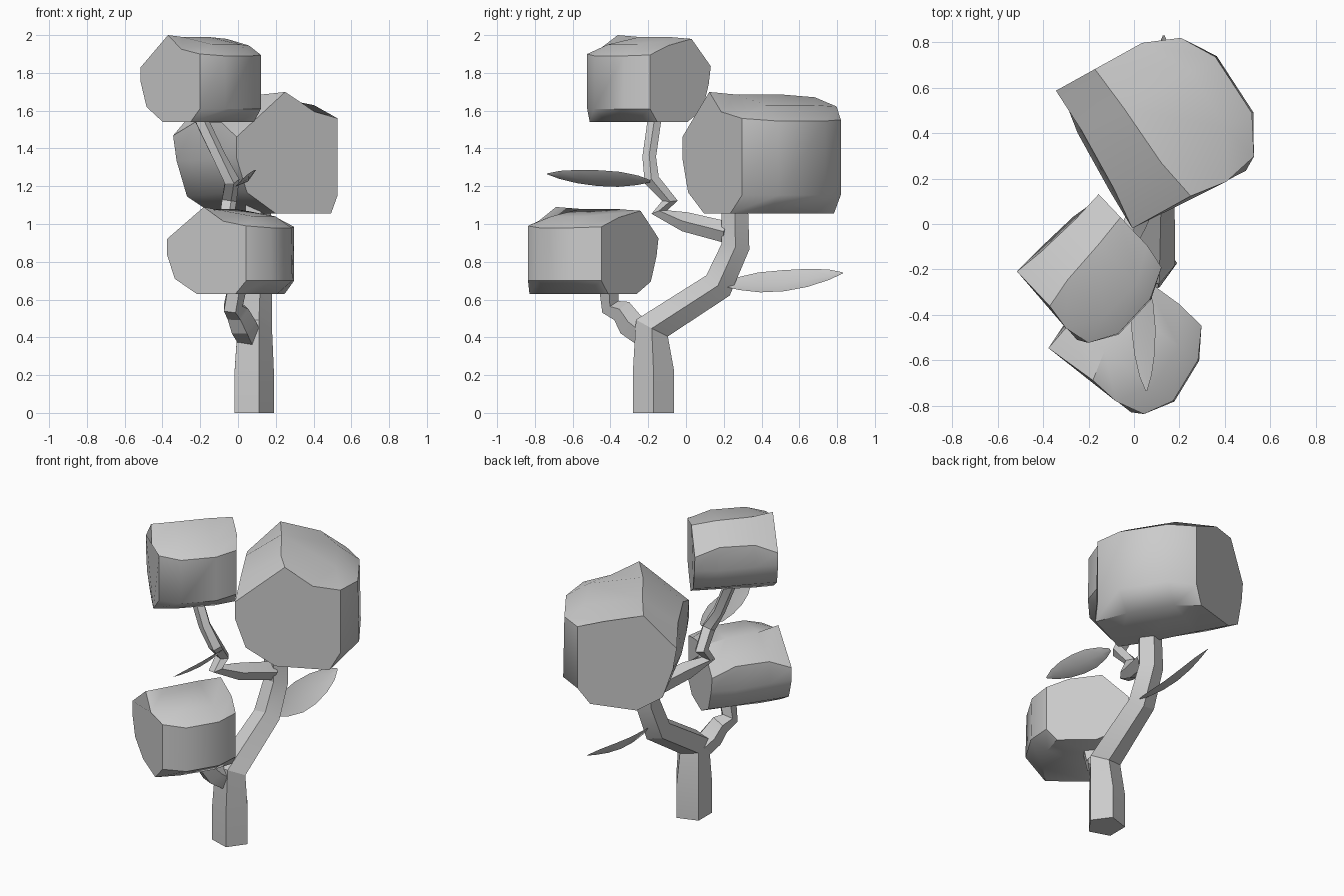
import bpy
from math import cos, sin, pi, radians
from mathutils import Vector

if "Cube" in bpy.data.objects:
    bpy.data.objects.remove(bpy.data.objects["Cube"])


def loft(name, rings, angle=30):
    """Skin a list of equal-length rings, cap both ends."""
    n = len(rings[0])
    verts = [tuple(p) for r in rings for p in r]
    faces = [tuple(range(n))[::-1],
             tuple(range((len(rings) - 1) * n, len(rings) * n))]
    for i in range(len(rings) - 1):
        for j in range(n):
            k = (j + 1) % n
            faces.append((i*n + j, i*n + k, (i+1)*n + k, (i+1)*n + j))
    me = bpy.data.meshes.new(name)
    me.from_pydata(verts, [], faces)
    ob = bpy.data.objects.new(name, me)
    bpy.context.collection.objects.link(ob)
    bpy.ops.object.select_all(action='DESELECT')
    ob.select_set(True)
    bpy.context.view_layer.objects.active = ob
    # consistent outward normals
    bpy.ops.object.mode_set(mode='EDIT')
    bpy.ops.mesh.select_all(action='SELECT')
    bpy.ops.mesh.normals_make_consistent(inside=False)
    bpy.ops.object.mode_set(mode='OBJECT')
    bpy.ops.object.shade_smooth_by_angle(angle=radians(angle))
    return ob


def limb(name, path, sides=5):
    """Sweep a polygon along points given as (x, y, z, radius)."""
    pts = [Vector(p[:3]) for p in path]
    rings = []
    for i, p in enumerate(pts):
        t = Vector((0, 0, 0))
        if i > 0:
            t += (p - pts[i-1]).normalized()
        if i < len(pts) - 1:
            t += (pts[i+1] - p).normalized()
        t.normalize()
        a = Vector((1, 0, 0))
        a = (a - t * a.dot(t)).normalized()
        b = t.cross(a)
        r = path[i][3]
        rings.append([p + a * r * cos(2*pi*j/sides) + b * r * sin(2*pi*j/sides)
                      for j in range(sides)])
    return loft(name, rings, 25)


# Foliage clump: rounded block, cross-sections (u, z) at stations w
END_A = [(-.21, .29), (-.21, .21), (-.165, .08), (-.04, 0), (.19, 0),
         (.234, .07), (.234, .36), (.12, .385), (0, .46)]
MID_A = [(-.20, .345), (-.215, .21), (-.17, .08), (-.05, 0), (.21, 0),
         (.30, .07), (.295, .35), (.20, .41), (-.03, .45)]
MID_B = [(-.20, .345), (-.215, .20), (-.165, .07), (-.04, 0), (.20, 0),
         (.285, .07), (.28, .35), (.19, .41), (-.05, .45)]
END_B = [(-.21, .295), (-.195, .20), (-.15, .065), (-.04, 0), (.16, 0),
         (.214, .07), (.214, .355), (.10, .405), (-.07, .44)]
STATIONS = [(-.235, END_A), (-.10, MID_A), (.11, MID_B), (.245, END_B)]


def clump(name, loc, angle, scale, wide=1, pull=.005):
    a = radians(angle)
    c = Vector(loc)
    rings = []
    for w, prof in STATIONS:
        ring = []
        for u, z in prof:
            # end faces belly out on the round side, pull back on the square side
            ww = w
            if w > .2:
                ww += .015 if u < .12 else -pull
            elif w < -.2:
                ww += .012 if u > .2 else (-.015 if u > 0 else 0)
            uu = u * wide
            ring.append(c + scale * Vector((ww*cos(a) + uu*sin(a),
                                            ww*sin(a) - uu*cos(a), z)))
        rings.append(ring)
    return loft(name, rings, 42)


clump("foliage_large", (.09, .411, 1.055), 119, 1.4, 1, .03)
clump("foliage_low", (-.043, -.498, .63), 54, 1.0, 1.15)
clump("foliage_top", (-.2, -.2, 1.54), 43.4, 1.0)

# Trunk and side branches
limb("trunk", [(.075, -.172, 0, .115), (.075, -.172, .22, .115),
               (.08, -.18, .45, .10), (.093, .17, .675, .086),
               (.098, .262, .88, .079), (.10, .257, 1.12, .074)])
limb("branch_low", [(.06, -.20, .40, .07), (.025, -.29, .465, .075),
                    (-.005, -.335, .535, .065), (-.03, -.40, .56, .055),
                    (-.005, -.41, .68, .055)])
limb("branch_top", [(.09, .22, .955, .06), (.0, .0, 1.01, .055),
                    (-.06, -.14, 1.06, .045), (-.05, -.085, 1.125, .043),
                    (-.035, -.18, 1.23, .043), (-.10, -.195, 1.35, .038),
                    (-.22, -.16, 1.60, .038)])


def leaf(name, base, tip, side, width, sag, cup):
    """Thin pointed blade, folded along its midrib."""
    b, t = Vector(base), Vector(tip)
    d = (t - b).normalized()
    s = Vector(side)
    s = (s - d * s.dot(d)).normalized()
    n = d.cross(s)
    if n.z < 0:
        n = -n
    rings = []
    for f, k in [(0, .15), (.12, .6), (.3, .95), (.5, 1), (.7, .85), (.88, .5), (1, .06)]:
        m = b.lerp(t, f) - n * sag * sin(pi * f)
        h = width * k / 2
        up = n * cup * k
        rings.append([m + s * h + up, m + n * .008 * k, m - s * h + up, m - n * .008 * k])
    return loft(name, rings, 40)


leaf("leaf_front", (.025, -.19, 1.225), (.055, -.735, 1.265), (.78, 0, .62), .135, .015, .012)
leaf("leaf_back", (.125, .20, .675), (.13, .83, .74), (-.78, 0, .62), .18, .035, .025)
